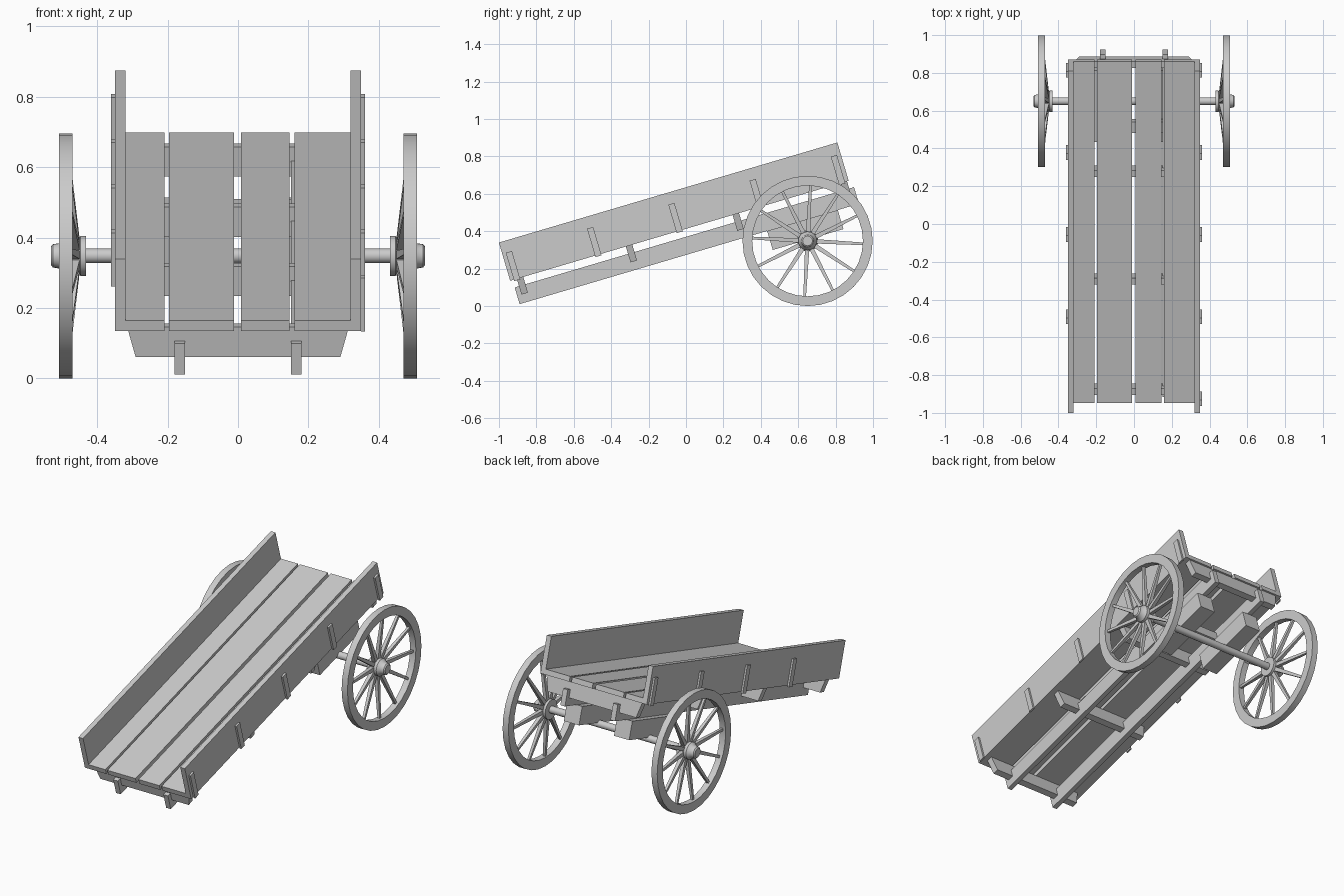
import bpy, bmesh, math
from mathutils import Matrix, Vector

old = bpy.data.objects.get("Cube")
if old:
    bpy.data.objects.remove(old)

wood = bpy.data.materials.new("grey_wood")
wood.use_nodes = True
GREY = (0.6, 0.6, 0.6, 1)
wood.diffuse_color = GREY
wood.node_tree.nodes["Principled BSDF"].inputs["Base Color"].default_value = GREY

# Tilted frame of the cart bed: x across, y along the bed, z away from it
BED = Matrix.Translation((0, -0.94, 0.135)) @ Matrix.Rotation(math.radians(16.47), 4, 'X')
LENGTH = 1.887
AXLE_Y, AXLE_Z, RADIUS = 0.65, 0.348, 0.348


def finish(name, bm, matrix=None, smooth=False):
    bmesh.ops.recalc_face_normals(bm, faces=bm.faces)
    mesh = bpy.data.meshes.new(name)
    bm.to_mesh(mesh)
    bm.free()
    mesh.materials.append(wood)
    obj = bpy.data.objects.new(name, mesh)
    bpy.context.collection.objects.link(obj)
    if matrix:
        obj.matrix_world = matrix
    if smooth:
        bpy.ops.object.select_all(action='DESELECT')
        obj.select_set(True)
        bpy.context.view_layer.objects.active = obj
        bpy.ops.object.shade_smooth_by_angle(angle=math.radians(35))
    return obj


def box(name, x, y, z, taper=0.0):
    """Box in the bed frame from (low, high) ranges; taper draws in the lower ends."""
    bm = bmesh.new()
    bmesh.ops.create_cube(bm, size=1)
    for v in bm.verts:
        low = v.co.z < 0
        v.co = Vector([r[0] if c < 0 else r[1] for c, r in zip(v.co, (x, y, z))])
        if low:
            v.co.x -= math.copysign(taper, v.co.x)
    return finish(name, bm, BED)


def lathe(name, profile, matrix, steps=32, closed=False):
    """Spin (x, radius) points around the x axis."""
    bm = bmesh.new()
    verts = [bm.verts.new((x, 0, r)) for x, r in profile]
    pairs = list(zip(verts, verts[1:])) + ([(verts[-1], verts[0])] if closed else [])
    edges = [bm.edges.new(p) for p in pairs]
    bmesh.ops.spin(bm, geom=verts + edges, cent=(0, 0, 0), axis=(1, 0, 0),
                   angle=math.tau, steps=steps)
    bmesh.ops.remove_doubles(bm, verts=bm.verts, dist=0.0005)
    return finish(name, bm, matrix, smooth=True)


# Deck planks
for i, span in enumerate([(-0.32, -0.209), (-0.196, -0.011), (0.009, 0.146), (0.16, 0.32)]):
    box(f"deck_plank_{i + 1}", span, (0, LENGTH), (0, 0.03))

# Cross bearers under the deck, with slanted ends
for i, y in enumerate([0.055, 0.663, 1.258, 1.86]):
    box(f"cross_bearer_{i + 1}", (-0.315, 0.315), (y - 0.018, y + 0.018), (-0.088, 0), 0.024)

for side, s in (("left", 1), ("right", -1)):
    def span(a, b):
        return tuple(sorted((s * a, s * b)))

    # Side board and its outer cleats
    box(f"{side}_side_board", span(0.32, 0.35), (0, LENGTH), (0, 0.213))
    for i in range(0 if s > 0 else 1, 5):
        y = 0.037 + 0.453 * i
        box(f"{side}_cleat_{i + 1}", span(0.35, 0.361), (y - 0.017, y + 0.017), (-0.008, 0.15))

    # Long beam and the axle block beneath it
    box(f"{side}_beam", span(0.15, 0.18), (0.013, 1.905), (-0.134, -0.041))
    box(f"{side}_axle_block", span(0.115, 0.215), (1.393, 1.787), (-0.24, -0.134))

    # Wheel: rim, hub and dished spokes
    place = Matrix.Translation((0, AXLE_Y, AXLE_Z)) @ Matrix.Scale(s, 4, (1, 0, 0))
    inner = RADIUS - 0.052
    lathe(f"{side}_wheel_rim", [(0.471, inner), (0.471, RADIUS), (0.509, RADIUS), (0.509, inner)],
          place, closed=True)
    lathe(f"{side}_hub", [(0.432, 0), (0.432, 0.057), (0.447, 0.057), (0.452, 0.05), (0.49, 0.05),
                          (0.508, 0.036), (0.526, 0.033), (0.532, 0.026), (0.532, 0)], place, 20)
    bm = bmesh.new()
    for k in range(12):
        made = bmesh.ops.create_cube(bm, size=1)["verts"]
        for v in made:
            at_rim = v.co.z > 0
            width = 0.014 if at_rim else 0.024
            v.co = Vector(((0.487 if at_rim else 0.46) + v.co.x * width, v.co.y * width,
                           inner + 0.008 if at_rim else 0.03))
        bmesh.ops.rotate(bm, verts=made, cent=(0, 0, 0),
                         matrix=Matrix.Rotation(math.radians(30 * k - 3), 3, 'X'))
    finish(f"{side}_spokes", bm, place)

# Short brace between the beams, ahead of the axle
box("beam_brace", (-0.15, 0.15), (1.465, 1.525), (-0.12, -0.06))

# Axle
lathe("axle", [(-0.45, 0), (-0.45, 0.021), (0.45, 0.021), (0.45, 0)],
      Matrix.Translation((0, AXLE_Y, AXLE_Z)), 16)
